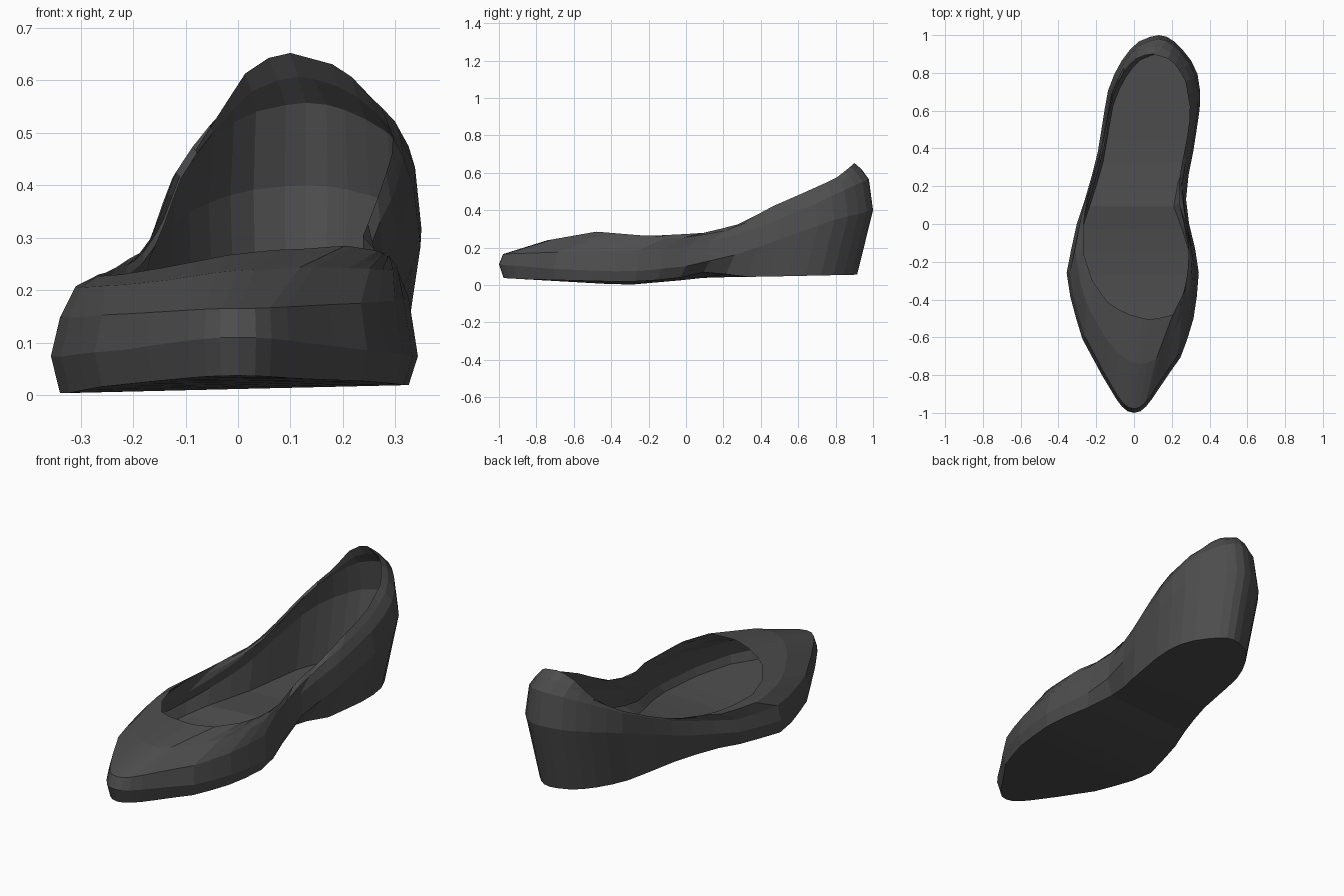
import bpy
import math
from mathutils import Vector

if "Cube" in bpy.data.objects:
    bpy.data.objects.remove(bpy.data.objects["Cube"])

N = 24  # stations per side, toe to heel
M = 2 * N

# Profiles: (y, value) pairs
OUT_R = [(-1, 0), (-.99, .04), (-.95, .08), (-.8, .18), (-.69, .258), (-.5, .315), (-.3, .345), (-.2, .34),
         (0, .292), (.1, .275), (.2, .277), (.4, .317), (.65, .354), (.77, .345), (.85, .315), (.95, .235),
         (.99, .18), (1, .13)]
OUT_L = [(-1, 0), (-.99, -.04), (-.95, -.08), (-.8, -.17), (-.6, -.278), (-.4, -.335), (-.25, -.358),
         (0, -.303), (.2, -.237), (.4, -.187), (.55, -.165), (.7, -.14), (.83, -.09), (.92, -.025),
         (.97, .03), (.99, .08), (1, .13)]
RIM_R = [(-.505, .08), (-.49, .2), (-.35, .27), (-.2, .29), (-.08, .288), (.12, .235), (.25, .24),
         (.45, .28), (.6, .3), (.77, .27), (.87, .2), (.9, .1)]
RIM_L = [(-.505, .08), (-.49, 0), (-.43, -.13), (-.3, -.22), (-.15, -.27), (.05, -.265), (.25, -.22),
         (.4, -.17), (.55, -.14), (.7, -.11), (.83, -.04), (.89, .03), (.9, .1)]
RIM_Z_R = [(-.505, .277), (-.48, .285), (-.2, .262), (.1, .278), (.3, .33), (.45, .415), (.6, .48),
           (.8, .57), (.87, .625), (.9, .652)]
RIM_Z_L = [(-.505, .277), (-.43, .245), (-.3, .23), (-.1, .225), (.15, .235), (.4, .28), (.55, .34),
           (.7, .42), (.83, .53), (.88, .62), (.9, .652)]
SOLE_Z = [(-1, .037), (-.5, .01), (-.3, 0), (0, .025), (.15, .04), (.5, .045), (1, .055)]
WALL_Z = [(-1, .11), (-.7, .085), (-.3, .07), (0, .1), (.3, .17), (.6, .28), (.8, .35), (1, .40)]
SHOULDER_Z = [(-1, .165), (-.6, .165), (-.3, .165), (0, .18), (.2, .23), (.4, .29), (.7, .42),
              (.9, .52), (1, .565)]


def sample(pts, y):
    if y <= pts[0][0]:
        return pts[0][1]
    for (a, u), (b, v) in zip(pts, pts[1:]):
        if y <= b:
            return u + (v - u) * (y - a) / (b - a)
    return pts[-1][1]


def ring(point):
    """Closed loop: toe, right side, heel, left side."""
    loop = []
    for i in range(M):
        right = i <= N
        k = i if right else M - i
        loop.append(Vector(point(-math.cos(math.pi * k / N), right)))
    return loop


def outer(y, right):
    x = sample(OUT_R if right else OUT_L, y)
    mid = (sample(OUT_R, y) + sample(OUT_L, y)) / 2
    return x, mid


def sole_edge(y, right):
    x, mid = outer(y, right)
    arch = max(0, 1 - abs(y - .16) / .2) if right else 0
    heel = min(1, max(0, (y - .1) / .3))
    scale = .95 - (.09 if right else .02) * heel
    tilt = .017 * max(0, 1 - abs(y + .3) / .6) if right else 0
    return mid + (x - mid) * scale - .045 * arch, y * .945 - .03, sample(SOLE_Z, y) + .03 * arch + tilt


def wall(y, right):
    return outer(y, right)[0], y, sample(WALL_Z, y)


def shoulder(y, right):
    x, mid = outer(y, right)
    tilt = .02 if right else -.02
    return mid + (x - mid) * .95, y * .978, sample(SHOULDER_Z, y) + tilt * (1 - y * y)


def rim(y, right):
    yr = .1975 + .7025 * y
    return (sample(RIM_R if right else RIM_L, yr), yr,
            sample(RIM_Z_R if right else RIM_Z_L, yr))


def inset(loop, dz):
    """Lining loop just inside an outer loop."""
    out = []
    for i, p in enumerate(loop):
        mid = (p.x + loop[-i % M].x) / 2
        out.append(Vector((mid + (p.x - mid) * .955, p.y * .985, p.z + dz)))
    return out


def build(name, verts, faces, mat):
    me = bpy.data.meshes.new(name)
    me.from_pydata(verts, [], faces)
    me.materials.append(mat)
    ob = bpy.data.objects.new(name, me)
    bpy.context.collection.objects.link(ob)


def skin(name, rings, mat):
    faces = [(k * M + i, k * M + (i + 1) % M, (k + 1) * M + (i + 1) % M, (k + 1) * M + i)
             for k in range(len(rings) - 1) for i in range(M)]
    build(name, [v for loop in rings for v in loop], faces, mat)


def cap(flip):
    faces = []
    for i in range(N):
        f = list(dict.fromkeys([i, i + 1, M - i - 1, (M - i) % M]))
        faces.append(f[::-1] if flip else f)
    return faces


leather = bpy.data.materials.new("dark_grey")
leather.diffuse_color = (.075, .075, .075, 1)
leather.use_nodes = True
leather.node_tree.nodes["Principled BSDF"].inputs["Base Color"].default_value = leather.diffuse_color

# Upper: outer wall and vamp up to the topline
base, side, s, r = ring(sole_edge), ring(wall), ring(shoulder), ring(rim)
vamp = [(a + b) / 2 + Vector(((a.x - b.x) * (.1 if a.y < 0 else 0), 0, .010 + .008 * (a.y < 0)))
        for a, b in zip(s, r)]
skin("upper", [base, side, s, vamp, r], leather)

# Lining: thin inner shell from the topline down to the insole
floor = inset(base, .018)
skin("lining", [r, inset(vamp, -.012), inset(s, -.008), inset(side, 0), floor], leather)

# Sole and insole
build("sole", base, cap(True), leather)
build("insole", floor, cap(False), leather)
